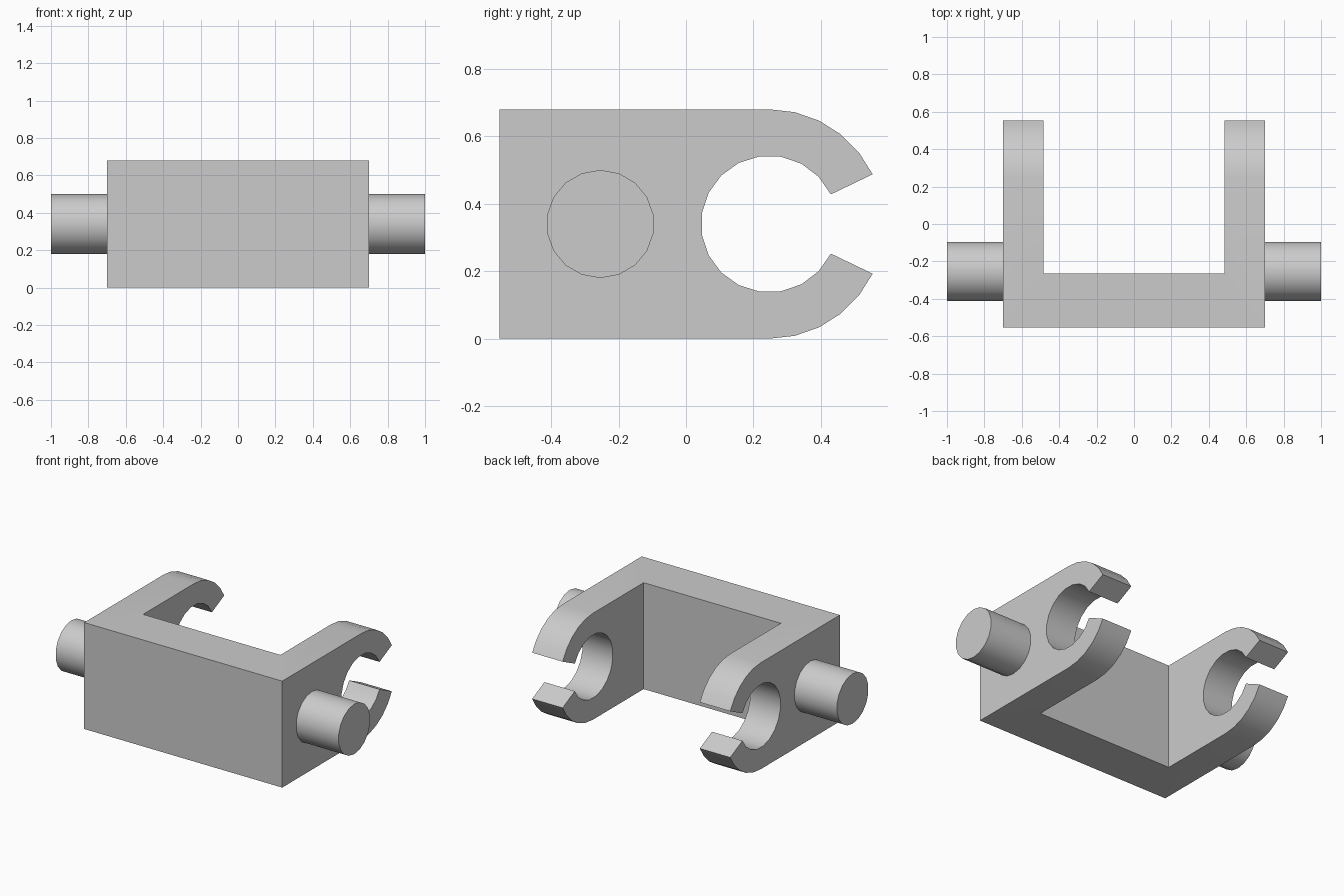
import bpy, bmesh
from math import sin, cos, radians

cube = bpy.data.objects.get("Cube")
if cube:
    bpy.data.objects.remove(cube, do_unlink=True)

grey = bpy.data.materials.new("light_grey")
grey.use_nodes = True
grey.diffuse_color = (0.6, 0.6, 0.6, 1)
grey.node_tree.nodes["Principled BSDF"].inputs["Base Color"].default_value = (0.6, 0.6, 0.6, 1)

MID = 0.34            # height of the hole and peg axes
HALF = 0.70           # half width of the body
INNER = 0.485         # half width of the gap between the arms
BACK = -0.553


def arc(cy, radius, start, end, steps):
    """Points (y, z) on an arc about the middle height."""
    angles = [radians(start + (end - start) * i / steps) for i in range(steps + 1)]
    return [(cy + radius * cos(a), MID + radius * sin(a)) for a in angles]


def prism(name, profile, x0, x1):
    """Extrude a side profile along x."""
    bm = bmesh.new()
    face = bm.faces.new([bm.verts.new((x0, y, z)) for y, z in profile])
    new = bmesh.ops.extrude_face_region(bm, geom=[face])["geom"]
    verts = [v for v in new if isinstance(v, bmesh.types.BMVert)]
    bmesh.ops.translate(bm, verts=verts, vec=(x1 - x0, 0, 0))
    bmesh.ops.recalc_face_normals(bm, faces=bm.faces)
    mesh = bpy.data.meshes.new(name)
    bm.to_mesh(mesh)
    bm.free()
    mesh.materials.append(grey)
    obj = bpy.data.objects.new(name, mesh)
    bpy.context.collection.objects.link(obj)
    return obj


def select(obj):
    bpy.ops.object.select_all(action="DESELECT")
    obj.select_set(True)
    bpy.context.view_layer.objects.active = obj


def smooth(obj):
    select(obj)
    bpy.ops.object.shade_smooth_by_angle(angle=radians(30))


# Body: block with a rounded, open snap hook at the rear
HOOK, MOUTH = 0.247, 25.7
profile = [(BACK, 0), (BACK, 2 * MID)]
profile += arc(HOOK, MID, 90, MOUTH, 5)
profile += arc(HOOK, 0.2025, MOUTH, 360 - MOUTH, 17)
profile += arc(HOOK, MID, -MOUTH, -90, 5)
body = prism("clip_body", profile, -HALF, HALF)

# Gap that leaves two arms joined by a front plate
gap = prism("gap_cutter", [(-0.265, -1), (-0.265, 2), (1, 2), (1, -1)], -INNER, INNER)
gap.hide_render = True
cut = body.modifiers.new("gap", "BOOLEAN")
cut.operation = "DIFFERENCE"
cut.solver = "EXACT"
cut.object = gap
select(body)
bpy.ops.object.modifier_apply(modifier=cut.name)
bpy.data.objects.remove(gap, do_unlink=True)
smooth(body)

# Side pegs
for side, name in ((1, "left_peg"), (-1, "right_peg")):
    ring = arc(-0.254, 0.16, 90, 450, 18)[:-1]
    smooth(prism(name, ring, side * (HALF - 0.01), side * 1.0))
